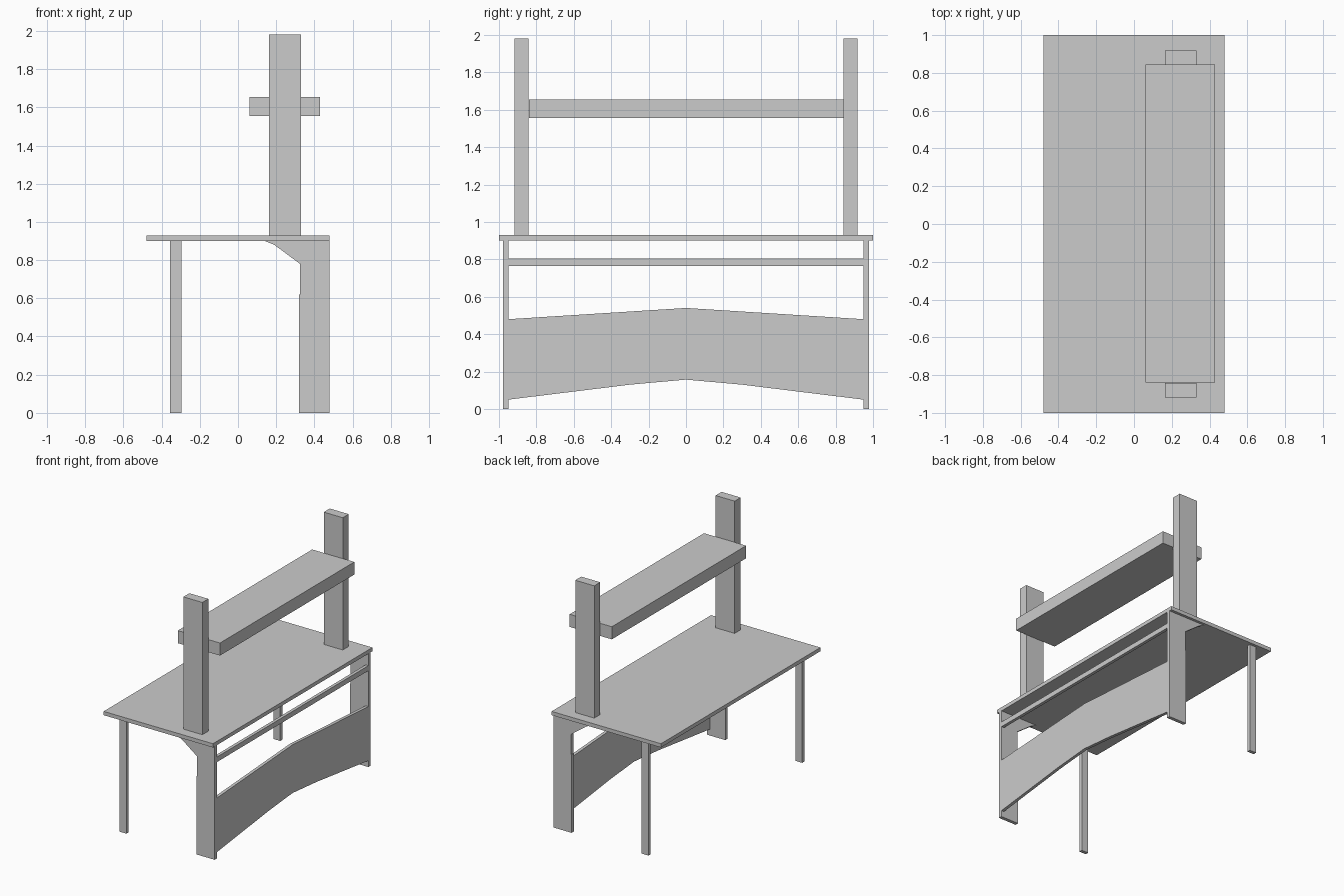
import bpy

if "Cube" in bpy.data.objects:
    bpy.data.objects.remove(bpy.data.objects["Cube"])


def prism(name, pts, axis, lo, hi):
    """Extrude a 2D profile: axis 'y' takes (x, z) points, axis 'x' takes (y, z)."""
    def place(p, d):
        return (p[0], d, p[1]) if axis == 'y' else (d, p[0], p[1])
    n = len(pts)
    verts = [place(p, lo) for p in pts] + [place(p, hi) for p in pts]
    faces = [tuple(range(n)), tuple(range(2 * n - 1, n - 1, -1))]
    faces += [(i, i + n, (i + 1) % n + n, (i + 1) % n) for i in range(n)]
    mesh = bpy.data.meshes.new(name)
    mesh.from_pydata(verts, [], faces)
    obj = bpy.data.objects.new(name, mesh)
    bpy.context.collection.objects.link(obj)
    # consistent outward normals
    import bmesh
    bm = bmesh.new()
    bm.from_mesh(mesh)
    bmesh.ops.recalc_face_normals(bm, faces=bm.faces)
    bm.to_mesh(mesh)
    bm.free()
    return obj


def box(name, x, y, z):
    pts = [(x[0], z[0]), (x[1], z[0]), (x[1], z[1]), (x[0], z[1])]
    return prism(name, pts, 'y', *y)


# Desk surface and raised shelf
box("table_top", (-0.48, 0.48), (-1, 1), (0.90, 0.93))
box("shelf", (0.06, 0.43), (-0.84, 0.845), (1.555, 1.655))

# Bracketed leg profile in x, z
bracket_leg = [(0.32, 0), (0.48, 0), (0.48, 0.90), (0.14, 0.90),
               (0.19, 0.88), (0.325, 0.78), (0.325, 0.62), (0.32, 0.62)]

# Supports repeated at both ends
for side, s in (("near", -1), ("far", 1)):
    def span(a, b):
        return sorted((s * a, s * b))
    box(f"shelf_post_{side}", (0.163, 0.33), span(0.843, 0.918), (0.93, 1.98))
    box(f"slim_leg_{side}", (-0.355, -0.295), span(0.95, 0.978), (0, 0.90))
    prism(f"bracket_leg_{side}", bracket_leg, 'y', *span(0.95, 0.978))

# Arched modesty panel and rail between the bracketed legs
panel = [(-0.95, 0.05), (-0.3, 0.13), (0, 0.157), (0.3, 0.13), (0.95, 0.05),
         (0.95, 0.48), (0, 0.54), (-0.95, 0.48)]
prism("modesty_panel", panel, 'x', 0.455, 0.48)
box("rail", (0.455, 0.48), (-0.95, 0.95), (0.765, 0.805))
